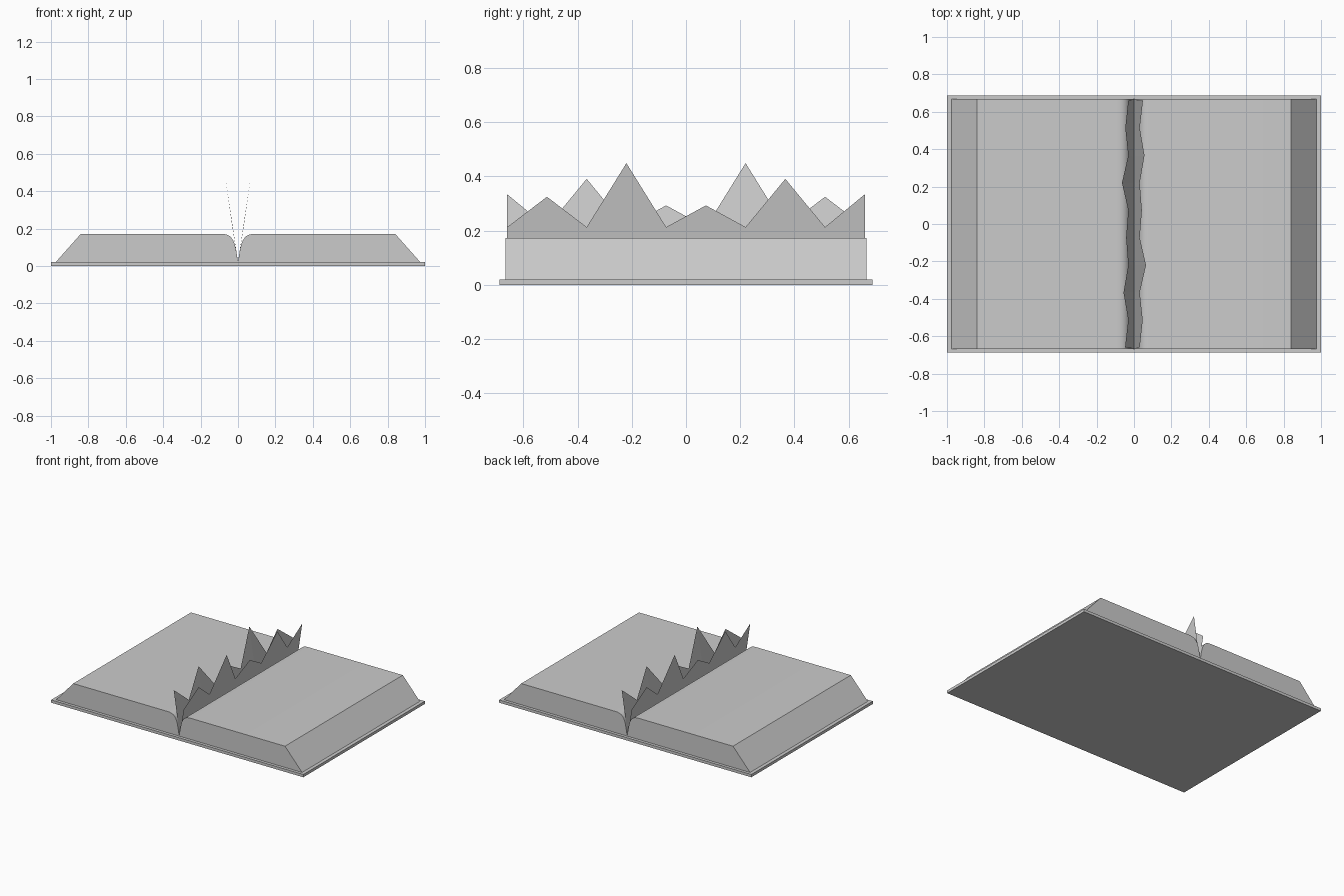
import bpy, math

if "Cube" in bpy.data.objects:
    bpy.data.objects.remove(bpy.data.objects["Cube"])


def make_object(name, verts, faces, smooth=False):
    mesh = bpy.data.meshes.new(name)
    mesh.from_pydata(verts, [], faces)
    mesh.update()
    obj = bpy.data.objects.new(name, mesh)
    bpy.context.collection.objects.link(obj)
    if smooth:
        bpy.ops.object.select_all(action='DESELECT')
        obj.select_set(True)
        bpy.context.view_layer.objects.active = obj
        bpy.ops.object.shade_smooth_by_angle(angle=math.radians(30))
    return obj


def extrude_profile(name, profile, half_depth, smooth=False):
    # profile is counter-clockwise in x, z seen from the front
    n = len(profile)
    verts = [(x, y, z) for y in (-half_depth, half_depth) for x, z in profile]
    faces = [tuple(range(n)), tuple(reversed(range(n, 2 * n)))]
    for i in range(n):
        j = (i + 1) % n
        faces.append((i, i + n, j + n, j))
    return make_object(name, verts, faces, smooth)


def bezier(p0, p1, p2, p3, steps):
    points = []
    for i in range(steps + 1):
        t = i / steps
        w = ((1 - t) ** 3, 3 * t * (1 - t) ** 2, 3 * t * t * (1 - t), t ** 3)
        points.append(tuple(sum(k * p[a] for k, p in zip(w, (p0, p1, p2, p3))) for a in (0, 1)))
    return points


# Flat open cover
extrude_profile("cover", [(-1, 0), (1, 0), (1, 0.02), (-1, 0.02)], 0.688)

# Two page blocks with fanned outer edges and a curved gutter
TOP = 0.172
gutter = bezier((0.09, TOP), (0.02, TOP), (0.015, 0.12), (0, 0.02), 14)
right_profile = [(0, 0.02), (0.975, 0.02), (0.84, TOP)] + gutter[:-1]
left_profile = [(-x, z) for x, z in reversed(right_profile)]
extrude_profile("right_pages", right_profile, 0.667, True)
extrude_profile("left_pages", left_profile, 0.667, True)

# Torn page stubs: flat leaning sheets with a jagged upper edge
heights = [0.213, 0.325, 0.213, 0.449, 0.213, 0.293, 0.213, 0.391, 0.213, 0.334]
HALF, LEAN = 0.66, 0.143
for name, side in (("right_torn_page", 1), ("left_torn_page", -1)):
    verts = []
    for i, h in enumerate(heights):
        y = side * (-HALF + 2 * HALF * i / (len(heights) - 1))
        verts += [(0, y, 0.02), (side * LEAN * h, y, h)]
    faces = [(2 * i, 2 * i + 2, 2 * i + 3, 2 * i + 1) for i in range(len(heights) - 1)]
    make_object(name, verts, faces)
